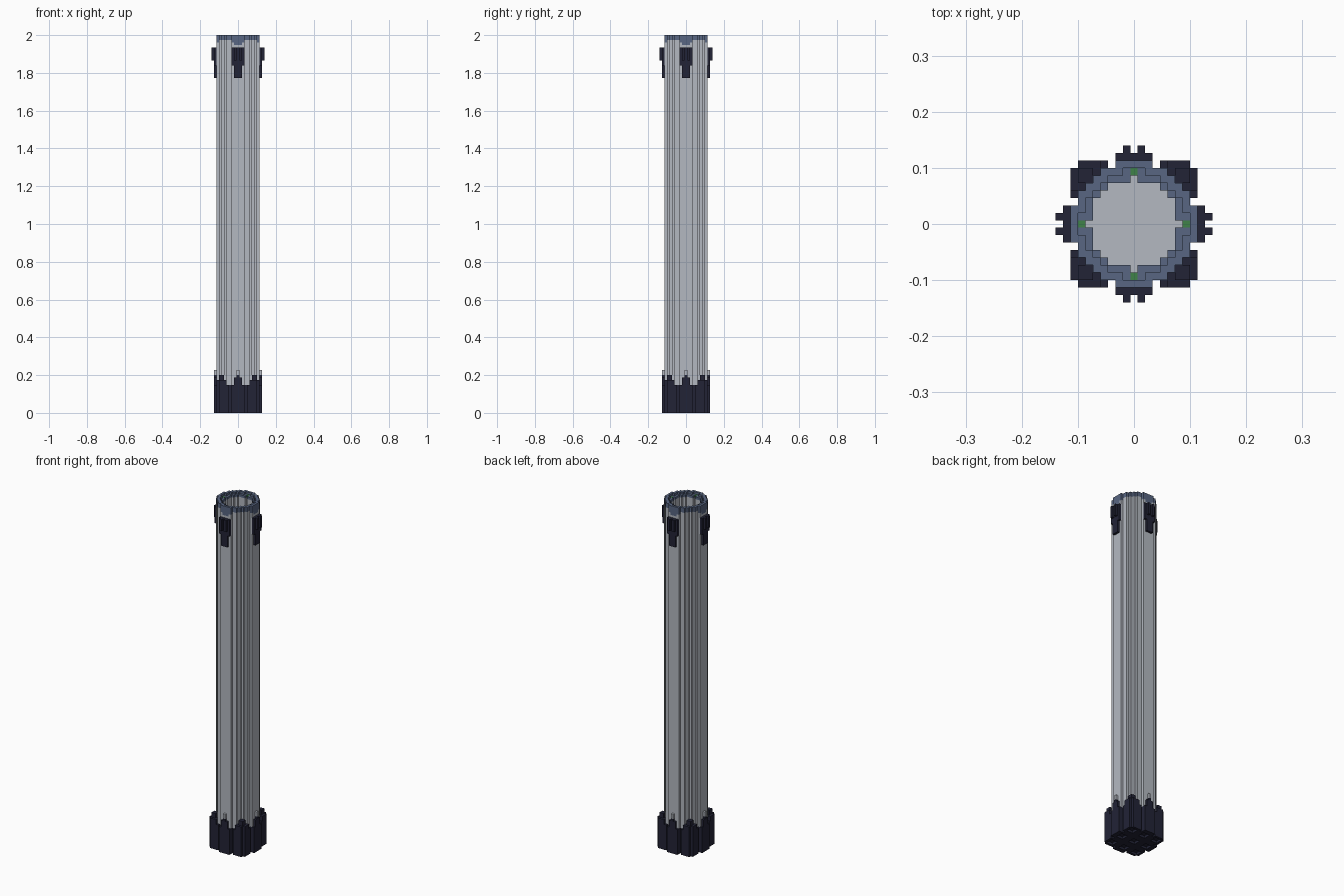
import bpy, bmesh

U = 2 / 150  # size of one block

cube = bpy.data.objects.get("Cube")
if cube:
    bpy.data.objects.remove(cube, do_unlink=True)


def material(name, rgb):
    """Flat material from 0-255 display values."""
    lin = [((c / 255 + 0.055) / 1.055) ** 2.4 for c in rgb] + [1]
    m = bpy.data.materials.new(name)
    m.use_nodes = True
    m.diffuse_color = lin
    bsdf = m.node_tree.nodes["Principled BSDF"]
    bsdf.inputs["Base Color"].default_value = lin
    bsdf.inputs["Roughness"].default_value = 0.8
    return m


STONE = material("pale_stone", (180, 185, 193))
SLATE = material("slate_blue", (88, 102, 130))
DARK = material("dark_iron", (34, 35, 54))
GREEN = material("green_inlay", (64, 130, 72))


def blocks(name, layers, mat):
    """Extrude each layer's set of grid cells from z0 to z1 (in blocks)."""
    bm = bmesh.new()
    for cells, z0, z1 in layers:
        verts = {}

        def v(x, y, z):
            key = (x, y, z)
            if key not in verts:
                verts[key] = bm.verts.new(((x - 0.5) * U, (y - 0.5) * U, z * U))
            return verts[key]

        for x, y in cells:
            ring = [(x, y), (x + 1, y), (x + 1, y + 1), (x, y + 1)]
            bm.faces.new([v(*p, z1) for p in ring])
            bm.faces.new([v(*p, z0) for p in reversed(ring)])
            sides = [(x, y - 1), (x + 1, y), (x, y + 1), (x - 1, y)]
            for i, nb in enumerate(sides):
                if nb not in cells:
                    a, b = ring[i], ring[(i + 1) % 4]
                    bm.faces.new([v(*a, z0), v(*b, z0), v(*b, z1), v(*a, z1)])
    me = bpy.data.meshes.new(name)
    bm.to_mesh(me)
    bm.free()
    me.materials.append(mat)
    ob = bpy.data.objects.new(name, me)
    bpy.context.collection.objects.link(ob)
    return ob


def rect(x0, x1, y0, y1):
    return {(x, y) for x in range(x0, x1 + 1) for y in range(y0, y1 + 1)}


def disc(r2):
    return {(x, y) for x, y in rect(-9, 9, -9, 9) if x * x + y * y <= r2}


def four(cells):
    """Repeat cells by quarter turns around the axis."""
    out = set()
    for x, y in cells:
        out |= {(x, y), (-y, x), (-x, -y), (y, -x)}
    return out


# Cross sections
outer = disc(69.5)
bore = disc(36.5)
wall = outer - bore
core = {(x, y) for x, y in outer if rect(x - 1, x + 1, y - 1, y + 1) <= outer}
lip = core - bore
inlay = four({(0, 7)})
accent_wide = four(rect(-2, 2, 8, 8))
accent_slim = four(rect(-1, 1, 8, 8))

# Hollow shaft with an inner floor
blocks("shaft", [(wall, 11, 146), (wall - accent_slim, 146, 147),
                 (wall - accent_wide, 147, 148)], STONE)
blocks("shaft_floor", [(bore, 11, 12)], STONE)

# Rim with pointed accents and a lower inner lip
blocks("rim", [(accent_slim, 146, 147), (accent_wide, 147, 148),
               (wall - inlay, 148, 149), (wall - lip, 149, 150)], SLATE)
blocks("rim_inlays", [(inlay, 148, 149)], GREEN)

# Foot: clustered blocks with shallow recesses underneath
corners = four(rect(4, 8, 4, 8) - {(8, 8)})
foot = outer | corners | four(rect(-2, 2, 9, 9))
recess = rect(-1, 1, -1, 1) | four(rect(-1, 1, 5, 7)) | four(rect(5, 7, 5, 7))
blocks("foot", [(foot - recess, 0, 1), (foot, 1, 11)], DARK)

# Stepped spires on top of the foot
corner_step = four(rect(5, 8, 5, 8) - {(8, 8)}) - outer
corner_peak = four(rect(6, 7, 6, 7))
blocks("corner_spires", [(corner_step, 11, 13), (corner_peak, 13, 15)], DARK)
blocks("side_spires", [(four(rect(-1, 1, 9, 9)), 11, 14),
                       (four({(0, 9)}), 14, 15)], DARK)
blocks("spire_tips", [(four({(0, 9)}), 15, 17)], STONE)

# Wall brackets near the top, each with two prongs
blocks("brackets", [(four(rect(-1, 1, 9, 9)), 133, 138),
                    (four(rect(-2, 2, 9, 9)), 138, 145),
                    (four({(-1, 10), (1, 10)}), 140, 145)], DARK)
